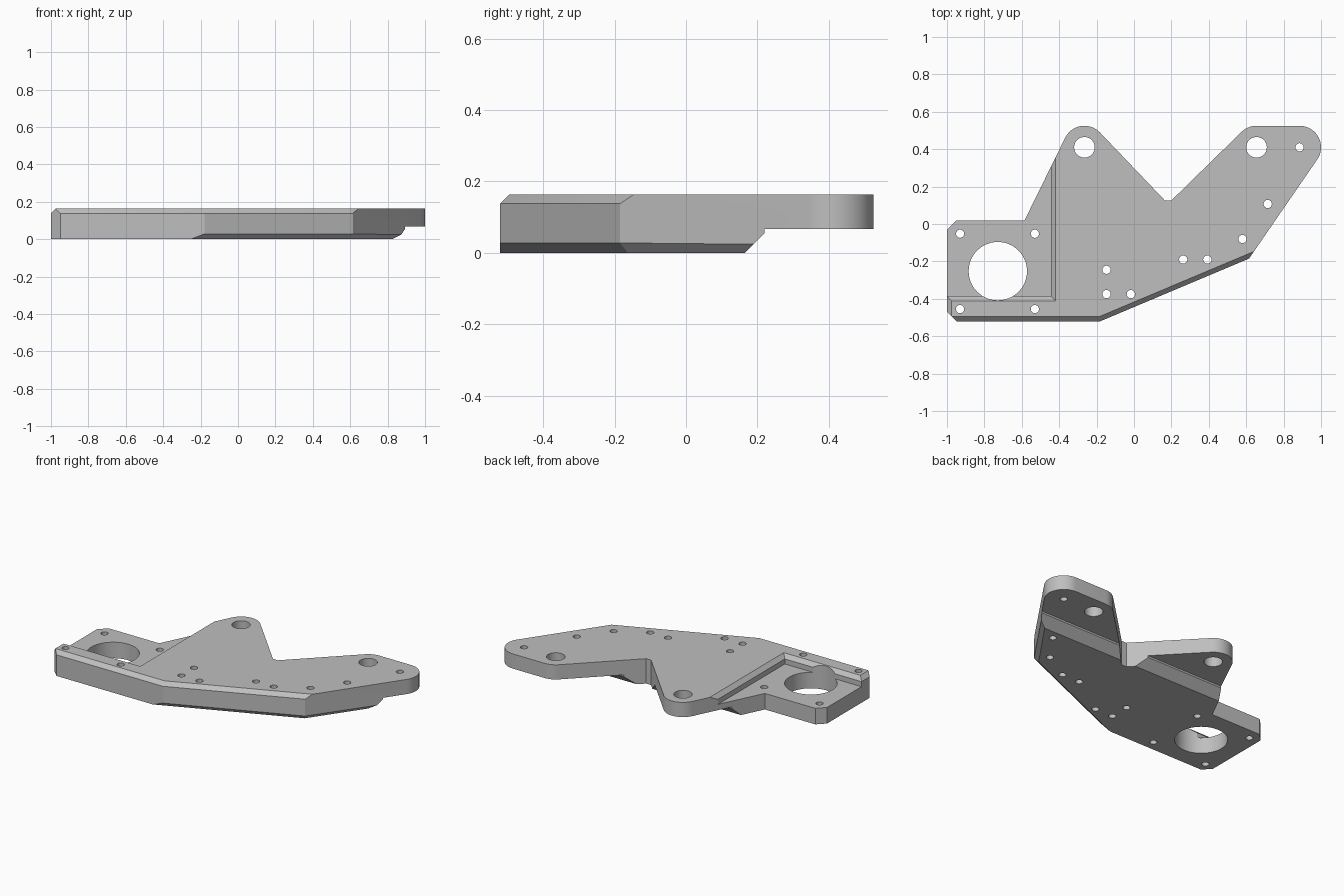
import bpy
import bmesh
from math import sin, cos, radians
from mathutils import Vector

if "Cube" in bpy.data.objects:
    bpy.data.objects.remove(bpy.data.objects["Cube"], do_unlink=True)

THICK, FLOOR, CHAMFER = 0.163, 0.105, 0.025


def arc(cx, cy, r, start, end, steps):
    """Points on a circular arc, angles in degrees."""
    angles = [radians(start + (end - start) * i / steps) for i in range(steps + 1)]
    return [(cx + r * cos(a), cy + r * sin(a)) for a in angles]


def loft(bm, rings):
    """Closed solid through a stack of matching rings."""
    loops = [[bm.verts.new(p) for p in ring] for ring in rings]
    n = len(loops[0])
    bm.faces.new(loops[0])
    bm.faces.new(loops[-1])
    for low, high in zip(loops, loops[1:]):
        for i in range(n):
            j = (i + 1) % n
            bm.faces.new((low[i], low[j], high[j], high[i]))


def flat_ring(points, z):
    return [(x, y, z) for x, y in points]


def make_object(name, bm):
    bmesh.ops.recalc_face_normals(bm, faces=bm.faces)
    mesh = bpy.data.meshes.new(name)
    bm.to_mesh(mesh)
    bm.free()
    obj = bpy.data.objects.new(name, mesh)
    bpy.context.collection.objects.link(obj)
    return obj


def cut(target, cutter):
    """Subtract the cutter and discard it."""
    mod = target.modifiers.new("cut", 'BOOLEAN')
    mod.operation = 'DIFFERENCE'
    mod.solver = 'EXACT'
    mod.object = cutter
    bpy.context.view_layer.update()
    bpy.context.view_layer.objects.active = target
    bpy.ops.object.modifier_apply(modifier=mod.name)
    bpy.data.objects.remove(cutter, do_unlink=True)


def slice_off(bm, point, normal):
    """Trim away everything on the normal side of a plane."""
    geom = bm.verts[:] + bm.edges[:] + bm.faces[:]
    res = bmesh.ops.bisect_plane(bm, geom=geom, plane_co=point, plane_no=normal,
                                 clear_outer=True)
    edges = [e for e in res["geom_cut"] if isinstance(e, bmesh.types.BMEdge)]
    bmesh.ops.edgeloop_fill(bm, edges=edges)


# Plate outline with rounded ear and wing
nose, elbow = (-0.18, -0.52), (0.615, -0.185)
outline = [(-1, -0.47), (-0.95, -0.52), nose, elbow]
outline += arc(0.885, 0.41, 0.115, -35, 90, 20)
outline += arc(0.655, 0.41, 0.115, 90, 135, 8)
outline += [(0.2, 0.126), (0.165, 0.126)]
outline += arc(-0.265, 0.41, 0.115, 45, 154, 18)
outline += [(-0.585, 0.02), (-0.95, 0.02), (-1, -0.03)]
bm = bmesh.new()
loft(bm, [flat_ring(outline, 0), flat_ring(outline, THICK)])

# Edge chamfers, above and below
slant = Vector((elbow[1] - nose[1], nose[0] - elbow[0], 0)).normalized()
side = Vector((cos(radians(-35)), sin(radians(-35)), 0))
up = Vector((0, 0, 1))
top, low = THICK - CHAMFER, 0.028
slice_off(bm, (*nose, top), Vector((0, -1, 0)) + up)
slice_off(bm, (*nose, top), slant + up)
slice_off(bm, (-1, 0, top), Vector((-1, 0, 0)) + up)
slice_off(bm, (*nose, low), slant - up)
slice_off(bm, (*elbow, low), side - up)
plate = make_object("mounting_plate", bm)

# Stepped underside at the back
step = [(0.065, -0.1), (0.22, 0.055), (0.22, 0.067), (0.8, 0.067), (0.8, -0.1)]
bm = bmesh.new()
loft(bm, [[(x, y, z) for y, z in step] for x in (-1.5, 1.5)])
cut(plate, make_object("step_cutter", bm))

# Lowered corner with a chamfered rim
bm = bmesh.new()
rings = []
for z, grow in ((FLOOR, 0), (top, 0), (THICK + CHAMFER, 2 * CHAMFER)):
    x, y = -0.445 + grow, -0.386 - grow
    rings.append(flat_ring([(-1.3, y), (x, y), (x, 0.8), (-1.3, 0.8)], z))
loft(bm, rings)
cut(plate, make_object("pocket_cutter", bm))

# Round through holes
small = [(0.885, 0.41), (0.715, 0.107), (0.58, -0.08), (0.392, -0.19),
         (0.263, -0.19), (-0.147, -0.245), (-0.147, -0.375), (-0.017, -0.375)]
small += [(x, y) for x in (-0.93, -0.53) for y in (-0.052, -0.455)]
holes = [(-0.728, -0.252, 0.156, 64), (-0.265, 0.41, 0.055, 40), (0.655, 0.41, 0.055, 40)]
holes += [(x, y, 0.022, 24) for x, y in small]
bm = bmesh.new()
for x, y, r, n in holes:
    circle = arc(x, y, r, 0, 360, n)[:-1]
    loft(bm, [flat_ring(circle, -0.1), flat_ring(circle, 0.3)])
cut(plate, make_object("hole_cutter", bm))

# Plain grey finish
grey = bpy.data.materials.new("plain_grey")
grey.use_nodes = True
color = (0.52, 0.52, 0.52, 1)
grey.diffuse_color = color
grey.node_tree.nodes["Principled BSDF"].inputs["Base Color"].default_value = color
plate.data.materials.clear()
plate.data.materials.append(grey)

bpy.ops.object.select_all(action='DESELECT')
plate.select_set(True)
bpy.context.view_layer.objects.active = plate
bpy.ops.object.shade_smooth_by_angle(angle=radians(20))
